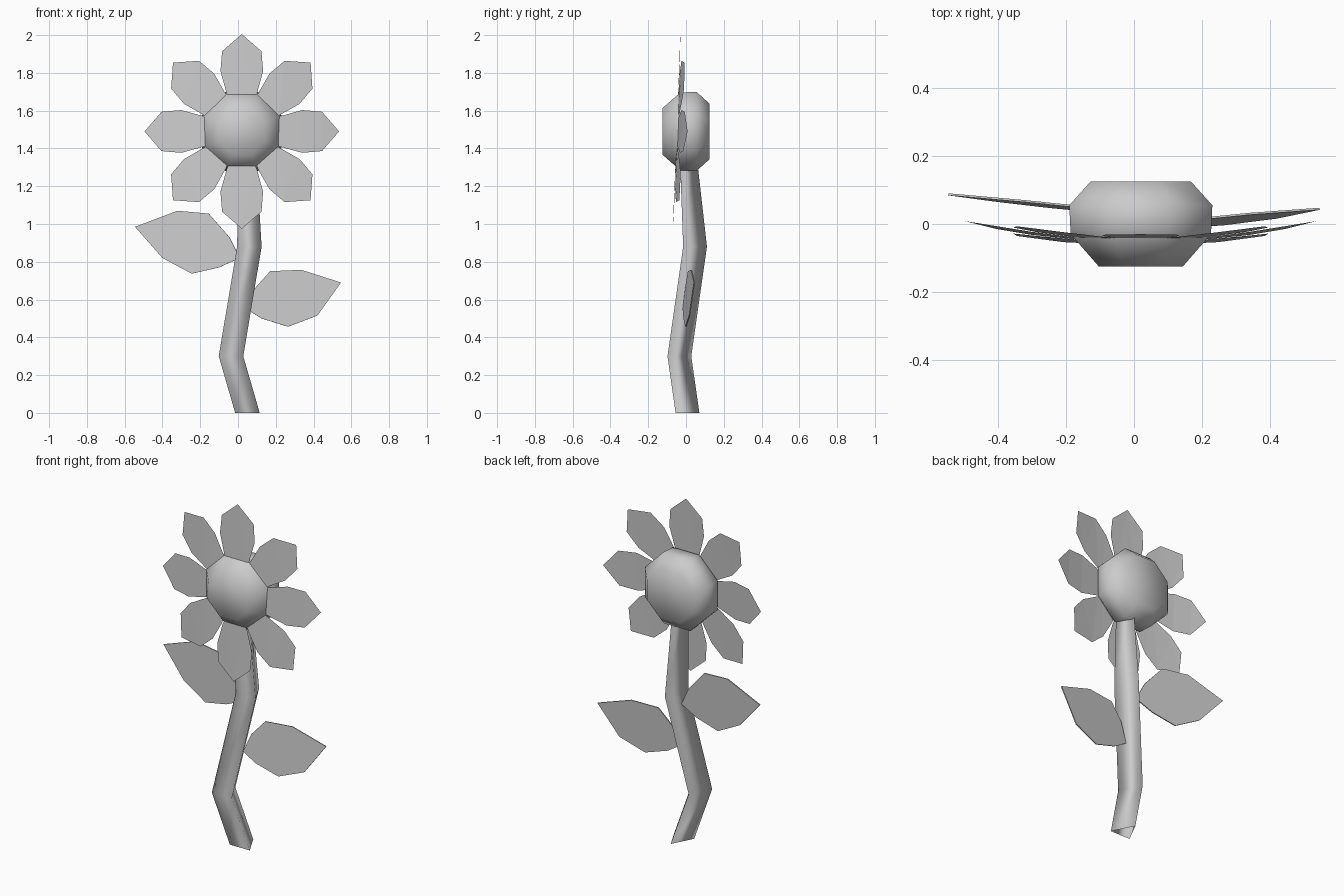
import bpy, bmesh
from math import cos, sin, pi

cube = bpy.data.objects.get("Cube")
if cube:
    bpy.data.objects.remove(cube)

GREY = (0.6, 0.6, 0.6, 1)
grey = bpy.data.materials.new("plain_grey")
grey.use_nodes = True
grey.diffuse_color = GREY
grey.node_tree.nodes["Principled BSDF"].inputs["Base Color"].default_value = GREY


def finish(name, bm, smooth):
    """Turn a bmesh into a named object."""
    mesh = bpy.data.meshes.new(name)
    for face in bm.faces:
        face.smooth = smooth
    bm.to_mesh(mesh)
    bm.free()
    mesh.materials.append(grey)
    obj = bpy.data.objects.new(name, mesh)
    bpy.context.collection.objects.link(obj)
    return obj


def loft(name, rings, cap):
    """Skin a list of point rings, optionally closing both ends."""
    bm = bmesh.new()
    loops = [[bm.verts.new(p) for p in ring] for ring in rings]
    n = len(loops[0])
    for low, high in zip(loops, loops[1:]):
        for i in range(n):
            j = (i + 1) % n
            bm.faces.new((low[i], low[j], high[j], high[i]))
    if cap:
        bm.faces.new(loops[0])
        bm.faces.new(loops[-1])
    bmesh.ops.recalc_face_normals(bm, faces=bm.faces)
    return finish(name, bm, True)


def blade(name, outline, depth):
    """Thin surface from an (x, z) outline; depth(x, z) gives y."""
    bm = bmesh.new()
    face = bm.faces.new([bm.verts.new((x, depth(x, z), z)) for x, z in outline])
    bmesh.ops.triangulate(bm, faces=[face])
    return finish(name, bm, False)


# Flower head: octagonal barrel along y
HX, HZ = 0.02, 1.49
head_rings = []
for y, apothem in ((-0.125, 0.123), (-0.03, 0.206), (0.055, 0.21), (0.125, 0.147)):
    r = apothem / cos(pi / 8)
    angles = [(i + 0.5) * pi / 4 for i in range(8)]
    head_rings.append([(HX + r * cos(a), y, HZ + r * sin(a)) for a in angles])
loft("flower_head", head_rings, True)

# Stem: bent, tapering three-sided tube with an open foot
stem_rings = []
for x, y, z, s in ((0.05, 0.008, 0, 1), (-0.037, -0.035, 0.3, 1),
                   (0.06, 0.048, 0.88, 1), (0.05, 0.009, 1.4, 0.68)):
    stem_rings.append([(x - 0.065 * s, y - 0.063 * s, z),
                       (x + 0.065 * s, y - 0.063 * s, z),
                       (x, y + 0.063 * s, z)])
loft("stem", stem_rings, False)

# Petals: one half profile (distance, half width), swept round the head
half = [(0.17, 0.065), (0.2, 0.08), (0.32, 0.113), (0.425, 0.104)]
profile = half + [(0.515, 0)] + [(d, -w) for d, w in reversed(half)]
for k in range(8):
    a = k * pi / 4
    pts = [(HX + d * cos(a) - w * sin(a), HZ + d * sin(a) + w * cos(a))
           for d, w in profile]
    blade(f"petal_{k + 1}", pts,
          lambda x, z: -0.05 + 0.039 * (z - HZ) + 0.22 * (x - HX) ** 2)

# Leaves
leaves = {
    "left_leaf": ([(0.545, 0.69), (0.335, 0.757), (0.17, 0.75), (0.09, 0.66),
                   (0.045, 0.55), (0.125, 0.5), (0.265, 0.456), (0.42, 0.515)],
                  lambda x, z: -0.062 + 0.097 * x + 0.078 * z),
    "right_leaf": ([(-0.545, 0.985), (-0.32, 1.07), (-0.155, 1.055), (-0.045, 0.93),
                    (0.01, 0.82), (-0.1, 0.77), (-0.245, 0.737), (-0.4, 0.82)],
                   lambda x, z: 0.03 - 0.1 * x + 0.03 * (z - 0.9)),
}
for name, (outline, depth) in leaves.items():
    leaf = blade(name, outline, depth)
    solid = leaf.modifiers.new("thickness", "SOLIDIFY")
    solid.thickness = 0.006
    solid.offset = 0
